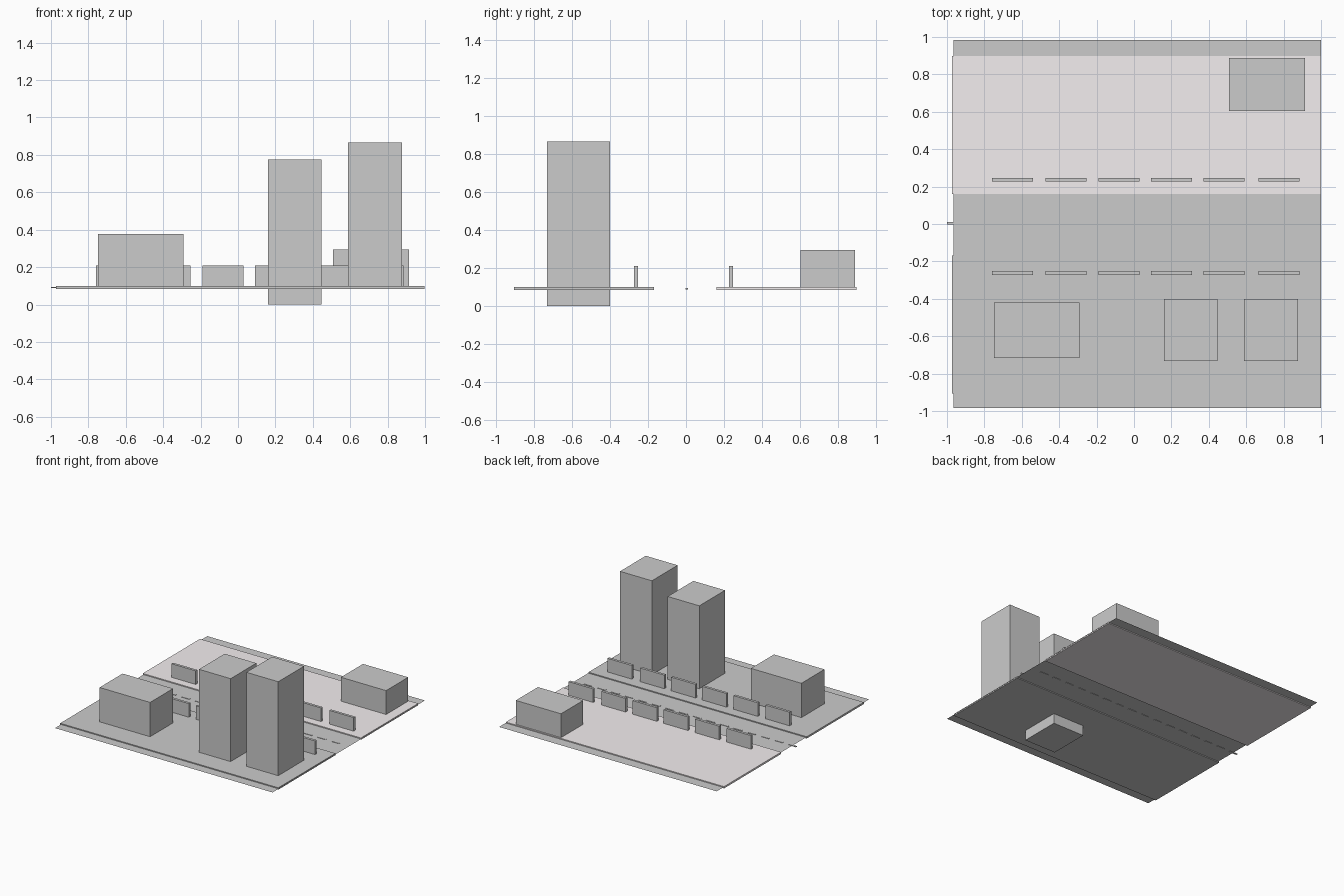
import bpy
import bmesh

if "Cube" in bpy.data.objects:
    bpy.data.objects.remove(bpy.data.objects["Cube"])


def box(name, x, y, z, mat=None):
    """Box spanning the given (min, max) ranges."""
    bm = bmesh.new()
    bmesh.ops.create_cube(bm, size=1)
    for v in bm.verts:
        v.co = [r[0] + (c + 0.5) * (r[1] - r[0]) for c, r in zip(v.co, (x, y, z))]
    me = bpy.data.meshes.new(name)
    bm.to_mesh(me)
    bm.free()
    ob = bpy.data.objects.new(name, me)
    bpy.context.collection.objects.link(ob)
    if mat:
        me.materials.append(mat)
    return ob


pale = bpy.data.materials.new("pale_pavement")
pale.diffuse_color = (0.9, 0.86, 0.87, 1)
pale.use_nodes = True
pale.node_tree.nodes["Principled BSDF"].inputs["Base Color"].default_value = pale.diffuse_color

# Thin ground sheet
bpy.ops.mesh.primitive_plane_add(size=1.965, location=(0.0175, 0, 0.09))
bpy.context.object.name = "road_surface"

# Raised blocks either side of the road
TOP = 0.098
SLAB_X, SLAB_Z = (-0.972, 0.998), (0.083, TOP)
box("front_block", SLAB_X, (-0.905, -0.168), SLAB_Z)
box("back_block", SLAB_X, (0.16, 0.898), SLAB_Z, pale)

# Centre line dashes, straddling the ground sheet
for i in range(16):
    cx = -0.965 + i * 0.123
    box("road_dash", (cx - 0.035, cx + 0.035), (-0.003, 0.01), (0.087, 0.093))

# Low wall panels along both kerbs
for cx in (-0.65, -0.363, -0.08, 0.2, 0.482, 0.776):
    for name, y in (("front_panel", (-0.273, -0.252)), ("back_panel", (0.226, 0.247))):
        box(name, (cx - 0.11, cx + 0.11), y, (0.093, 0.209))

# Buildings; the left tower reaches below the ground
box("low_building", (-0.748, -0.292), (-0.717, -0.42), (0.093, 0.378))
box("left_tower", (0.16, 0.446), (-0.732, -0.40), (0, 0.775))
box("right_tower", (0.588, 0.876), (-0.732, -0.40), (0.093, 0.865))
box("back_building", (0.507, 0.915), (0.603, 0.888), (0.093, 0.293))
